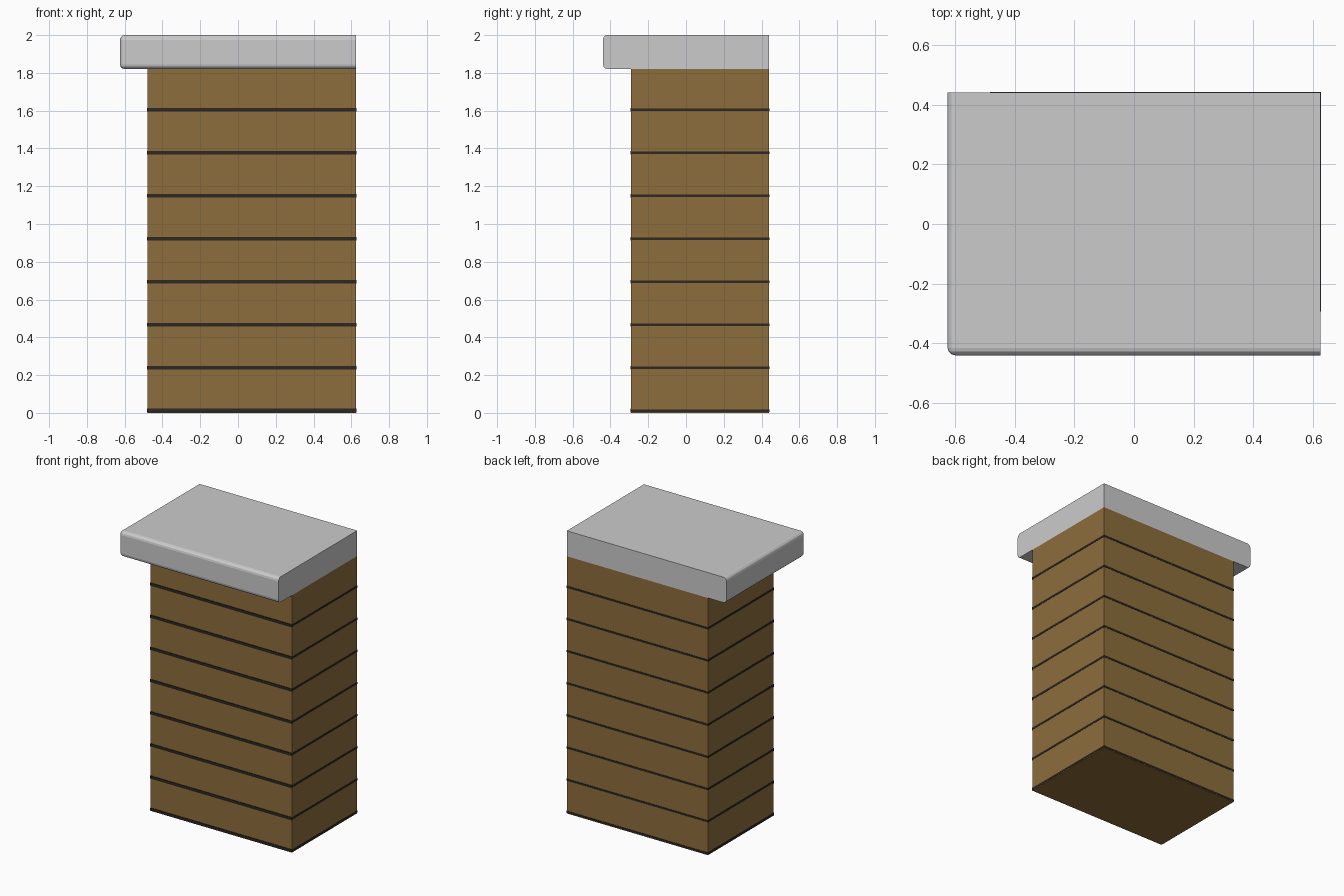
import bpy, bmesh

if "Cube" in bpy.data.objects:
    bpy.data.objects.remove(bpy.data.objects["Cube"])

X0, X1 = -0.48, 0.625      # cabinet extents
Y0, Y1 = -0.29, 0.44
TOP = 1.82
ROWS = 8


def material(name, color):
    m = bpy.data.materials.new(name)
    m.diffuse_color = color
    m.use_nodes = True
    m.node_tree.nodes["Principled BSDF"].inputs["Base Color"].default_value = m.diffuse_color
    return m


def box(name, lo, hi, mat=None):
    bm = bmesh.new()
    bmesh.ops.create_cube(bm, size=1)
    for v in bm.verts:
        v.co = [(lo[i] + hi[i]) / 2 + v.co[i] * (hi[i] - lo[i]) for i in range(3)]
    me = bpy.data.meshes.new(name)
    bm.to_mesh(me)
    bm.free()
    ob = bpy.data.objects.new(name, me)
    bpy.context.collection.objects.link(ob)
    if mat:
        me.materials.append(mat)
    return ob


wood = material("wood", (0.27, 0.155, 0.045, 1))
dark = material("dark_trim", (0.025, 0.02, 0.015, 1))

# Wooden cabinet body
box("body", (X0, Y0, 0), (X1, Y1, TOP), wood)

# Thin dark seams around the body, slightly taller on the front
e = 0.002
for i in range(ROWS):
    z = i * TOP / ROWS + 0.012
    box(f"seam_{i + 1}", (X0 - e, Y0, z - 0.007), (X1 + e, Y1 + e, z + 0.007), dark)
    box(f"front_seam_{i + 1}", (X0 - e, Y0 - 2 * e, z - 0.01),
        (X1 + e, Y0 + 0.001, z + 0.01), dark)

# Counter slab, rounded only along the overhanging front and left sides
slab = box("counter_top", (-0.625, -0.44, TOP), (0.625, 0.44, 2.0))
bm = bmesh.new()
bm.from_mesh(slab.data)
edges = [ed for ed in bm.edges
         if all(v.co.y < -0.43 for v in ed.verts) and any(v.co.x < 0 for v in ed.verts)
         or all(v.co.x < -0.62 for v in ed.verts)]
edges = [ed for ed in edges if not all(v.co.y > 0.43 for v in ed.verts)]
bmesh.ops.bevel(bm, geom=edges, offset=0.025, segments=3, profile=0.5, affect='EDGES')
bm.to_mesh(slab.data)
bm.free()
